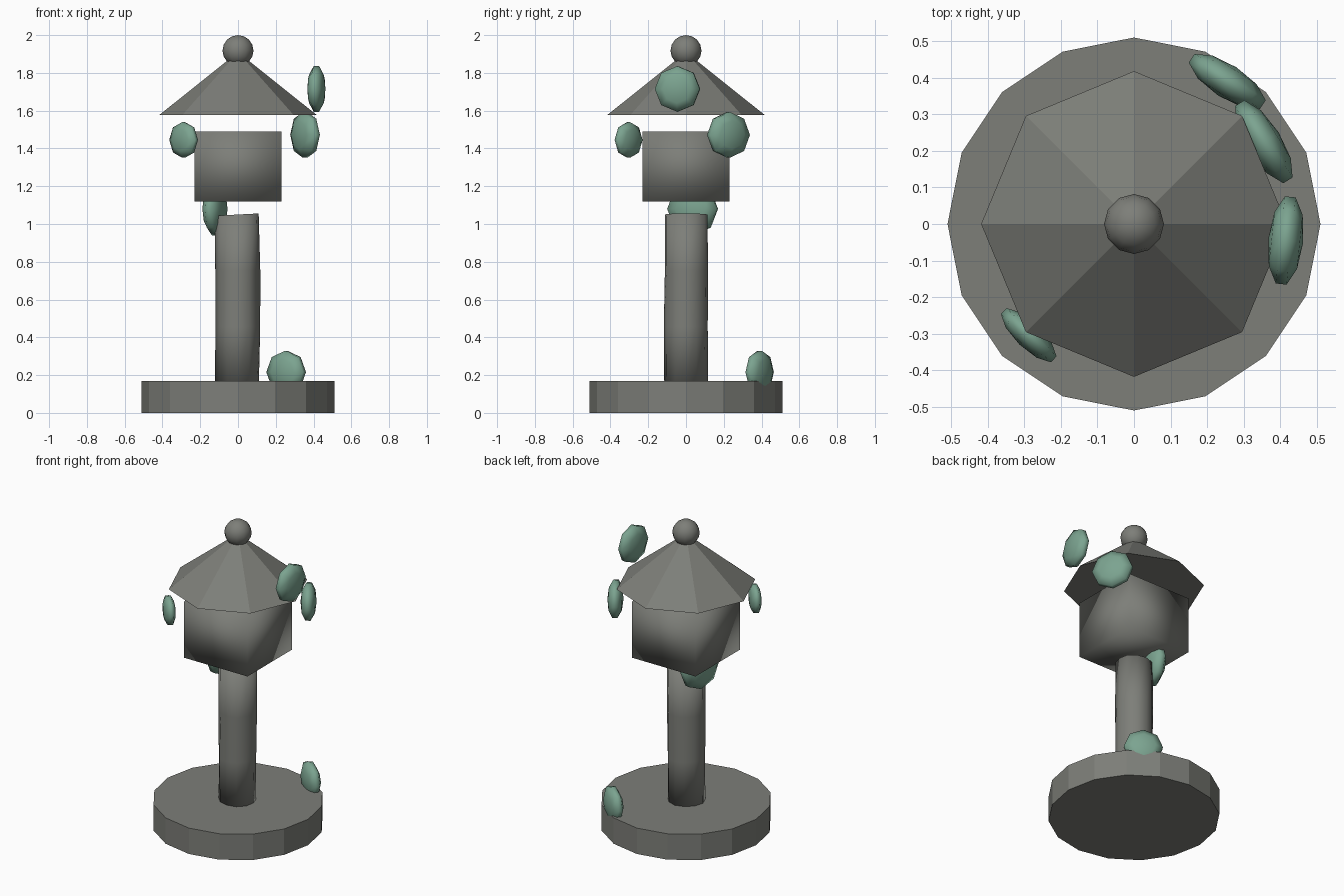
import bpy, bmesh, math, random
from mathutils import Matrix, Vector

if "Cube" in bpy.data.objects:
    bpy.data.objects.remove(bpy.data.objects["Cube"])

random.seed(4)

stone = bpy.data.materials.new("stone_grey")
stone.diffuse_color = (0.205, 0.21, 0.19, 1)
stone.use_nodes = True
stone.node_tree.nodes["Principled BSDF"].inputs["Base Color"].default_value = stone.diffuse_color
moss = bpy.data.materials.new("moss_green")
moss.diffuse_color = (0.2, 0.37, 0.28, 1)
moss.use_nodes = True
moss.node_tree.nodes["Principled BSDF"].inputs["Base Color"].default_value = moss.diffuse_color


def add_object(name, bm, smooth=False, material=stone):
    bmesh.ops.recalc_face_normals(bm, faces=bm.faces)
    mesh = bpy.data.meshes.new(name)
    bm.to_mesh(mesh)
    bm.free()
    for poly in mesh.polygons:
        poly.use_smooth = smooth
    mesh.materials.append(material)
    obj = bpy.data.objects.new(name, mesh)
    bpy.context.collection.objects.link(obj)
    return obj


def cone(name, sides, r1, r2, z0, z1):
    bm = bmesh.new()
    bmesh.ops.create_cone(bm, cap_ends=True, segments=sides, radius1=r1, radius2=r2,
                          depth=z1 - z0, matrix=Matrix.Translation((0, 0, (z0 + z1) / 2)))
    return add_object(name, bm)


# Round base slab and eight-sided roof
cone("base", 16, 0.51, 0.51, 0, 0.17)
cone("roof", 8, 0.418, 0, 1.576, 1.91)

# Weathered post: stacked rings with slight irregularity, softly shaded
bm = bmesh.new()
SIDES, RINGS = 12, 4
wear = [random.uniform(-0.004, 0.004) for _ in range(SIDES)]
rings = []
for j in range(RINGS):
    t = j / (RINGS - 1)
    ring = []
    for i in range(SIDES):
        a = math.tau * i / SIDES
        r = 0.116 + wear[i] + random.uniform(-0.005, 0.005)
        z = 0.16 + 0.89 * t + (0.006 * math.cos(a) if j == RINGS - 1 else 0)
        ring.append(bm.verts.new((r * math.cos(a), r * math.sin(a), z)))
    rings.append(ring)
for low, high in zip(rings, rings[1:]):
    for i in range(SIDES):
        k = (i + 1) % SIDES
        bm.faces.new((low[i], low[k], high[k], high[i]))
bm.faces.new(rings[0][::-1])
bm.faces.new(rings[-1])
add_object("post", bm, True)

# Lamp housing: square block with soft shading
bm = bmesh.new()
bmesh.ops.create_cube(bm, size=1, matrix=Matrix.Translation((0, 0, 1.305))
                      @ Matrix.Diagonal((0.46, 0.46, 0.37, 1)))
add_object("lamp_housing", bm, True)

# Ball finial
bm = bmesh.new()
bmesh.ops.create_uvsphere(bm, u_segments=12, v_segments=8, radius=0.082,
                          matrix=Matrix.Translation((0, 0, 1.918)))
add_object("finial", bm, True)

# Moss patches: flattened eight-sided blobs with their poles facing outwards
patches = [  # centre, outward angle, radii (outward, sideways, up)
    ((0.415, -0.045, 1.715), -6, (0.048, 0.126, 0.127)),
    ((0.355, 0.225, 1.472), 32, (0.048, 0.131, 0.127)),
    ((0.255, 0.39, 0.216), 57, (0.046, 0.122, 0.118)),
    ((-0.288, -0.304, 1.445), 226, (0.036, 0.1, 0.099)),
    ((-0.122, 0.035, 1.08), 164, (0.056, 0.142, 0.147)),
]
for n, (centre, angle, radii) in enumerate(patches, 1):
    bm = bmesh.new()
    bmesh.ops.create_uvsphere(bm, u_segments=8, v_segments=5, radius=1,
                              matrix=Matrix.Translation(centre)
                              @ Matrix.Rotation(math.radians(angle), 4, 'Z')
                              @ Matrix.Diagonal((*radii, 1))
                              @ Matrix.Rotation(math.pi / 2, 4, 'Y'))
    add_object(f"moss_patch_{n}", bm, True, moss)
